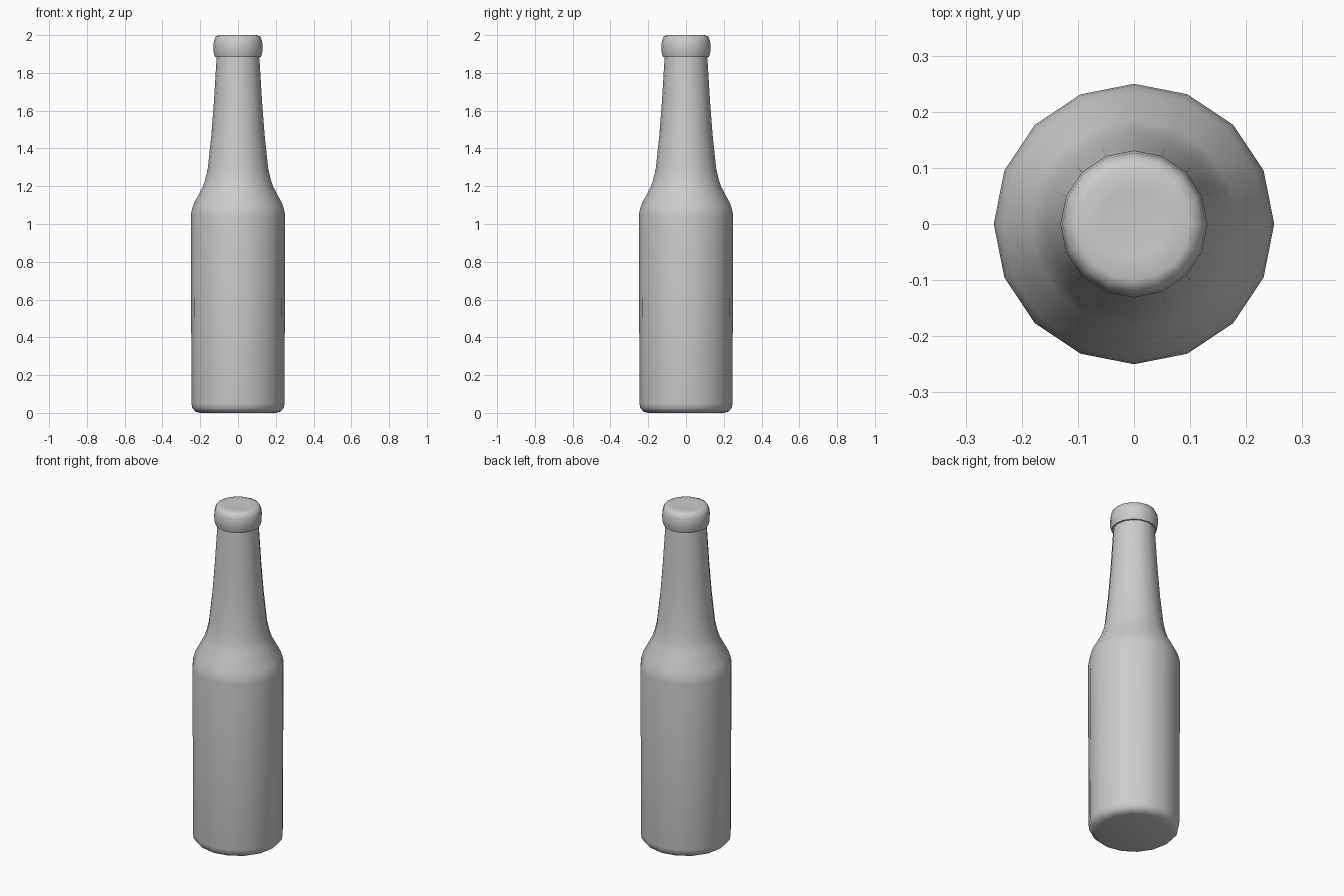
import bpy, bmesh, math

if "Cube" in bpy.data.objects:
    bpy.data.objects.remove(bpy.data.objects["Cube"])

SIDES = 16


def lathe(name, profile):
    """Revolve an (r, z) profile around z and close both ends."""
    bm = bmesh.new()
    rings = [[bm.verts.new((r * math.cos(2 * math.pi * i / SIDES),
                            r * math.sin(2 * math.pi * i / SIDES), z))
              for i in range(SIDES)] for r, z in profile]
    for a, b in zip(rings, rings[1:]):
        for i in range(SIDES):
            j = (i + 1) % SIDES
            bm.faces.new((a[i], a[j], b[j], b[i]))
    bm.faces.new(rings[0][::-1])
    bm.faces.new(rings[-1])
    bmesh.ops.recalc_face_normals(bm, faces=bm.faces)
    mesh = bpy.data.meshes.new(name)
    bm.to_mesh(mesh)
    bm.free()
    obj = bpy.data.objects.new(name, mesh)
    bpy.context.collection.objects.link(obj)
    bpy.ops.object.select_all(action='DESELECT')
    obj.select_set(True)
    bpy.context.view_layer.objects.active = obj
    bpy.ops.object.shade_smooth_by_angle(angle=math.radians(60))
    return obj


# Body, shoulder, neck and rolled lip in one profile
lathe("bottle", [
    (0.20, 0.0), (0.225, 0.007), (0.242, 0.025), (0.246, 0.05),
    (0.25, 1.04), (0.247, 1.065), (0.235, 1.105), (0.185, 1.20),
    (0.172, 1.24), (0.16, 1.295), (0.142, 1.46), (0.128, 1.64), (0.113, 1.885),
    (0.122, 1.885), (0.129, 1.91), (0.131, 1.94), (0.127, 1.97),
    (0.118, 1.992), (0.10, 2.0), (0.06, 1.996)])
